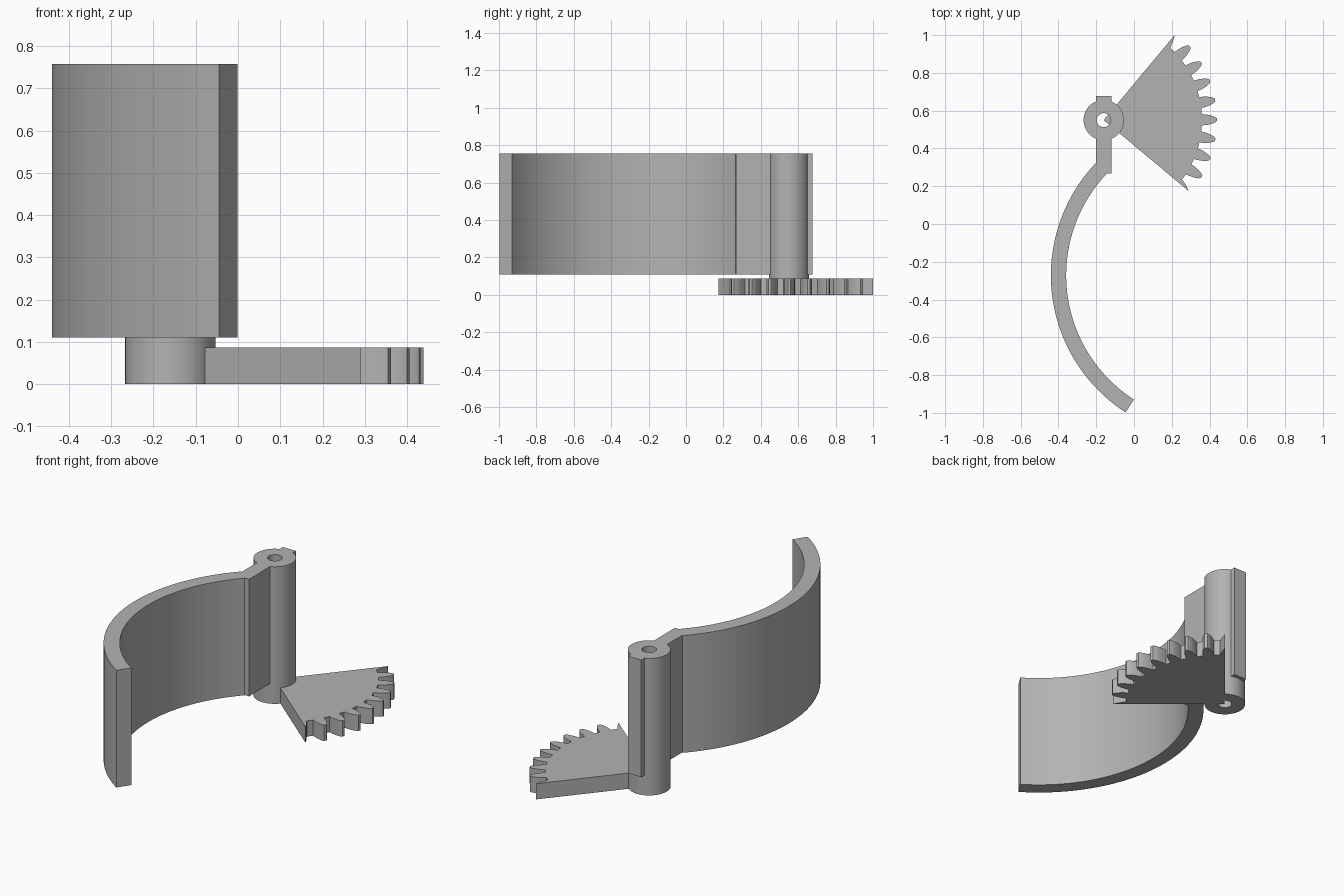
import bpy, bmesh
from math import radians, cos, sin

if "Cube" in bpy.data.objects:
    bpy.data.objects.remove(bpy.data.objects["Cube"], do_unlink=True)

grey = bpy.data.materials.new("plain grey")
grey.use_nodes = True
tone = (0.45, 0.45, 0.45, 1)
grey.diffuse_color = tone
grey.node_tree.nodes["Principled BSDF"].inputs["Base Color"].default_value = tone

HUB = (-0.16, 0.55)        # pivot axis
TOP, RIM_Z, GEAR_Z = 0.757, 0.11, 0.087


def polar(centre, radius, degrees):
    a = radians(degrees)
    return centre[0] + radius * cos(a), centre[1] + radius * sin(a)


def arc(centre, radius, start, end, steps):
    return [polar(centre, radius, start + (end - start) * i / steps)
            for i in range(steps + 1)]


def extrude(name, outline, z0, z1):
    """Flat outline raised into a solid."""
    bm = bmesh.new()
    face = bm.faces.new([bm.verts.new((x, y, z0)) for x, y in outline])
    raised = bmesh.ops.extrude_face_region(bm, geom=[face])["geom"]
    bmesh.ops.translate(bm, vec=(0, 0, z1 - z0),
                        verts=[v for v in raised if isinstance(v, bmesh.types.BMVert)])
    bmesh.ops.recalc_face_normals(bm, faces=bm.faces)
    mesh = bpy.data.meshes.new(name)
    bm.to_mesh(mesh)
    bm.free()
    mesh.materials.append(grey)
    obj = bpy.data.objects.new(name, mesh)
    bpy.context.collection.objects.link(obj)
    return obj


def combine(target, tool, operation):
    """Apply a boolean and discard the tool."""
    mod = target.modifiers.new(operation.lower(), "BOOLEAN")
    mod.operation, mod.object, mod.solver = operation, tool, "EXACT"
    bpy.context.view_layer.objects.active = target
    bpy.ops.object.modifier_apply(modifier=mod.name)
    bpy.data.objects.remove(tool, do_unlink=True)


def disc(name, radius, z0, z1):
    return extrude(name, arc(HUB, radius, 0, 360, 64)[:-1], z0, z1)


# Curved gripping wall, its straight web and the pivot barrel
C = (0.423, -0.272)
wall = extrude("curved_gripper", arc(C, 0.863, 136.6, 237.2, 64)
               + arc(C, 0.782, 237.2, 136.6, 64), RIM_Z, TOP)
x0, x1 = HUB[0] - 0.04, HUB[0] + 0.04
web = extrude("web", [(x0, 0.268), (x1, 0.268), (x1, 0.677), (x0, 0.677)], RIM_Z, TOP)
combine(wall, web, "UNION")
combine(wall, disc("barrel", 0.107, 0, TOP), "UNION")
combine(wall, disc("bore", 0.037, -0.1, TOP + 0.1), "DIFFERENCE")

# Toothed sector, with half a tooth left at each end
START, END, PITCH, OFFSET = -39.9, 50.2, 10.1, 0.2
flank = [(3.3, 0.52), (2.9, 0.545), (2.3, 0.568), (1.5, 0.588), (0.7, 0.599)]
tooth = [(-a, r) for a, r in flank] + [(a, r) for a, r in reversed(flank)]
outline = [HUB, polar(HUB, 0.587, START), polar(HUB, 0.56, START + 1.3),
           polar(HUB, 0.52, START + 2.8)]
for k in range(-3, 5):
    outline += [polar(HUB, r, OFFSET + k * PITCH + a) for a, r in tooth]
outline += [polar(HUB, 0.52, END - 2.8), polar(HUB, 0.56, END - 1.3),
            polar(HUB, 0.587, END)]
gear = extrude("gear_sector", outline, 0, GEAR_Z)

# Soft shading on curves, crisp corners
bpy.ops.object.select_all(action="DESELECT")
for obj in (wall, gear):
    obj.select_set(True)
bpy.context.view_layer.objects.active = wall
bpy.ops.object.shade_smooth_by_angle(angle=radians(25))
